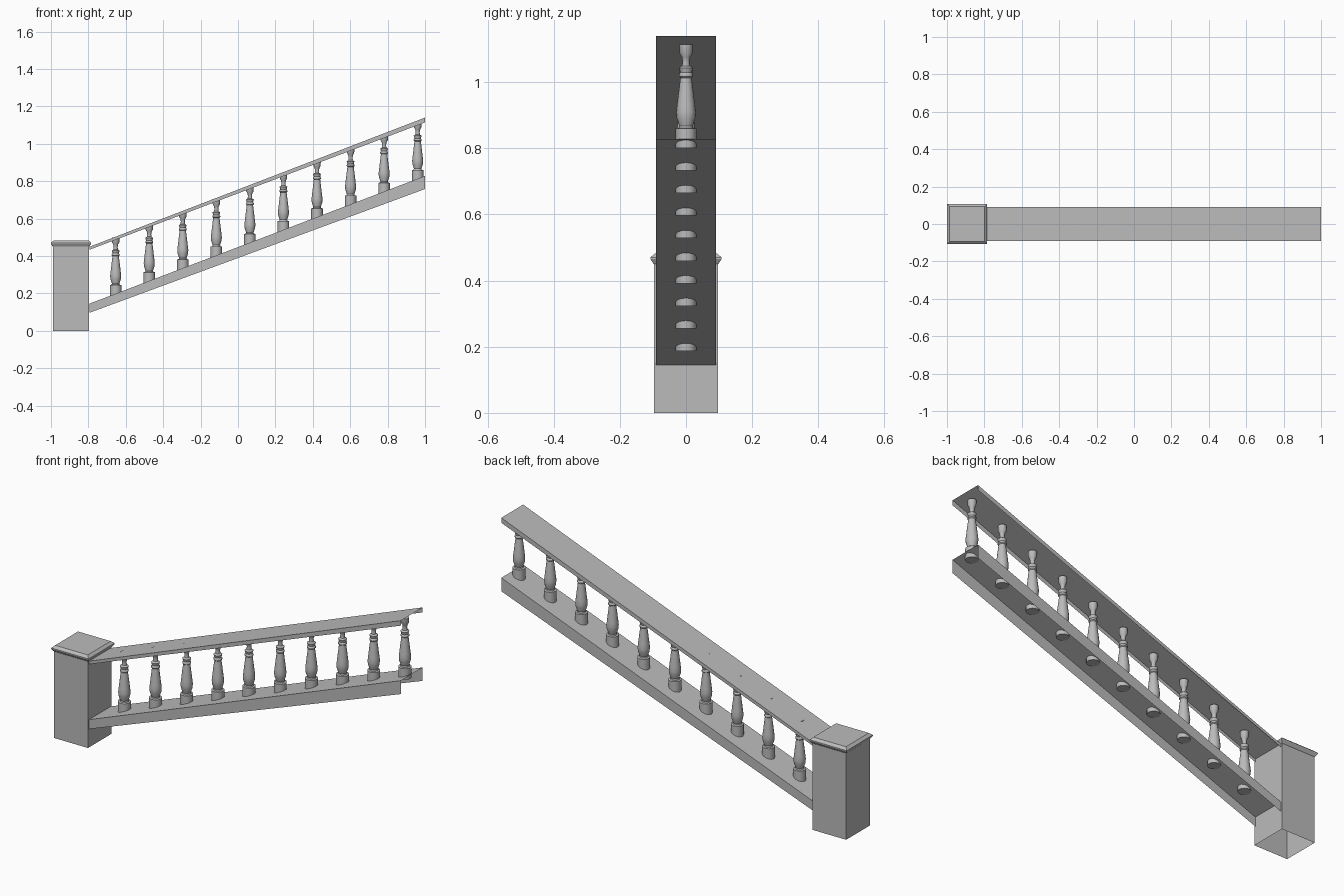
import bpy
import bmesh
from math import cos, sin, tau

if "Cube" in bpy.data.objects:
    bpy.data.objects.remove(bpy.data.objects["Cube"])

stone = bpy.data.materials.new("grey stone")
grey = (0.5, 0.5, 0.5, 1)
stone.diffuse_color = grey
stone.use_nodes = True
stone.node_tree.nodes["Principled BSDF"].inputs["Base Color"].default_value = grey


def finish(name, bm):
    mesh = bpy.data.meshes.new(name)
    bm.to_mesh(mesh)
    bm.free()
    mesh.materials.append(stone)
    obj = bpy.data.objects.new(name, mesh)
    bpy.context.collection.objects.link(obj)
    return obj


def stack(name, profile, sides, turn=0.0, stretch=1.0, cap_bottom=False):
    """Rings of (radius, z) joined into a closed-top column."""
    bm = bmesh.new()
    rings = []
    for r, z in profile:
        angles = [tau * (i + turn) / sides for i in range(sides)]
        rings.append([bm.verts.new((r * stretch * cos(a), r * stretch * sin(a), z))
                      for a in angles])
    for low, high in zip(rings, rings[1:]):
        for i in range(sides):
            j = (i + 1) % sides
            bm.faces.new((low[i], low[j], high[j], high[i]))
    bm.faces.new(rings[-1])
    if cap_bottom:
        bm.faces.new(rings[0][::-1])
    return finish(name, bm)


def channel(name, ends, half_width):
    """Sloping top with two side flanges, open below; ends are (x, top, bottom)."""
    bm = bmesh.new()
    rows = []
    for x, top, bottom in ends:
        section = [(-1, bottom), (-1, top), (1, top), (1, bottom)]
        rows.append([bm.verts.new((x, s * half_width, z)) for s, z in section])
    low, high = rows
    for i in range(3):
        bm.faces.new((low[i], high[i], high[i + 1], low[i + 1]))
    return finish(name, bm)


# Newel post with a bevelled cap, open underneath
post = stack("newel_post", [(0.097, 0), (0.097, 0.45), (0.099, 0.452), (0.1075, 0.465),
                            (0.1075, 0.47), (0.094, 0.482)], 4, 0.5, 2 ** 0.5)
post.location.x = -0.8925

# Sloping rails
x0, x1 = -0.795, 1.0
channel("bottom_rail", [(x0, 0.145, 0.096), (x1, 0.828, 0.758)], 0.09)
channel("handrail", [(x0, 0.449, 0.433), (x1, 1.14, 1.114)], 0.09)

# Turned balusters sharing one mesh
turning = [(0.031, 0), (0.031, 0.058), (0.022, 0.06), (0.02, 0.066), (0.028, 0.09),
           (0.0295, 0.108), (0.027, 0.13), (0.021, 0.18), (0.017, 0.212), (0.021, 0.216),
           (0.021, 0.222), (0.017, 0.228), (0.021, 0.242), (0.012, 0.248), (0.0105, 0.262),
           (0.013, 0.275), (0.0195, 0.286), (0.0205, 0.312)]
first = stack("baluster", turning, 16, cap_bottom=True)
bpy.context.view_layer.objects.active = first
first.select_set(True)
bpy.ops.object.shade_smooth_by_angle()
slope = (0.828 - 0.145) / (x1 - x0)
for i in range(10):
    baluster = first if i == 0 else first.copy()
    if i:
        bpy.context.collection.objects.link(baluster)
        baluster.name = f"baluster_{i + 1}"
    x = -0.654 + i * 0.1794
    baluster.location = (x, 0, 0.145 + slope * (x - x0) - 0.012)
